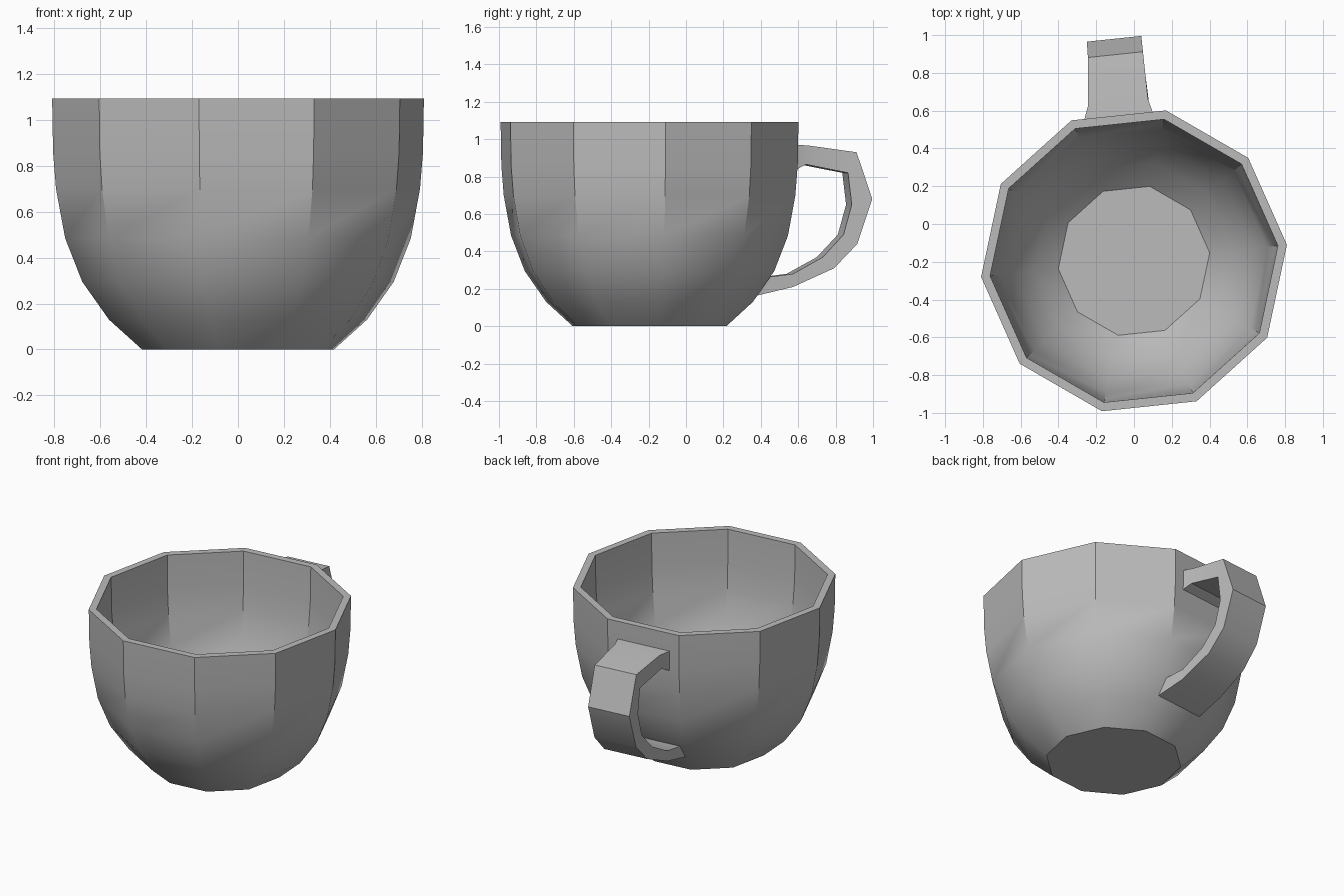
import bpy
import bmesh
from math import cos, sin, radians
from mathutils import Vector

default = bpy.data.objects.get("Cube")
if default:
    bpy.data.objects.remove(default, do_unlink=True)

SIDES = 10
CENTRE = Vector((0, -0.195, 0))
TURN = radians(6)

grey = bpy.data.materials.new("plain grey")
grey.use_nodes = True
colour = (0.5, 0.5, 0.5, 1)
grey.diffuse_color = colour
grey.node_tree.nodes["Principled BSDF"].inputs["Base Color"].default_value = colour


def finish(name, bm):
    """Turn a bmesh into a shaded object."""
    bmesh.ops.recalc_face_normals(bm, faces=bm.faces)
    mesh = bpy.data.meshes.new(name)
    bm.to_mesh(mesh)
    bm.free()
    mesh.materials.append(grey)
    obj = bpy.data.objects.new(name, mesh)
    bpy.context.collection.objects.link(obj)
    bpy.ops.object.select_all(action="DESELECT")
    obj.select_set(True)
    bpy.context.view_layer.objects.active = obj
    bpy.ops.object.shade_smooth_by_angle(angle=radians(34))
    return obj


def loft(name, rings):
    """Skin closed rings of points and cap both ends."""
    bm = bmesh.new()
    loops = [[bm.verts.new(p) for p in ring] for ring in rings]
    n = len(rings[0])
    for a, b in zip(loops, loops[1:]):
        for i in range(n):
            j = (i + 1) % n
            bm.faces.new((a[i], a[j], b[j], b[i]))
    bm.faces.new(loops[0])
    bm.faces.new(loops[-1])
    return finish(name, bm)


# Cup: radius and height up the outside, over the rim and down the inside
outside = [(0.42, 0), (0.565, 0.13), (0.682, 0.295), (0.757, 0.485),
           (0.797, 0.7), (0.81, 0.86), (0.814, 1.092)]
inside = [(0.766, 1.092), (0.762, 0.86), (0.748, 0.7), (0.71, 0.49),
          (0.638, 0.315), (0.53, 0.165), (0.403, 0.05)]


def polygon(r, z):
    angles = [radians(360 * i / SIDES) + TURN for i in range(SIDES)]
    return [CENTRE + Vector((r * cos(a), r * sin(a), z)) for a in angles]


loft("cup", [polygon(r, z) for r, z in outside + inside])

# Handle: reach and height of outer and inner edge, then left and right width
stations = [
    (0.755, 0.972, 0.755, 0.83, -0.19, 0.185),
    (0.845, 0.965, 0.825, 0.865, -0.155, 0.163),
    (1.096, 0.93, 1.05, 0.82, -0.13, 0.163),
    (1.18, 0.68, 1.07, 0.65, -0.127, 0.163),
    (1.10, 0.44, 1.026, 0.49, -0.13, 0.163),
    (0.975, 0.31, 0.915, 0.37, -0.14, 0.163),
    (0.754, 0.21, 0.754, 0.28, -0.16, 0.168),
    (0.555, 0.163, 0.615, 0.262, -0.18, 0.183),
]
outward = Vector((-sin(TURN), cos(TURN), 0))
across = Vector((cos(TURN), sin(TURN), 0))


def section(od, oz, idist, iz, w0, w1):
    corners = [(od, oz, w0), (od, oz, w1), (idist, iz, w1), (idist, iz, w0)]
    return [CENTRE + outward * d + across * w + Vector((0, 0, z))
            for d, z, w in corners]


loft("handle", [section(*s) for s in stations])
